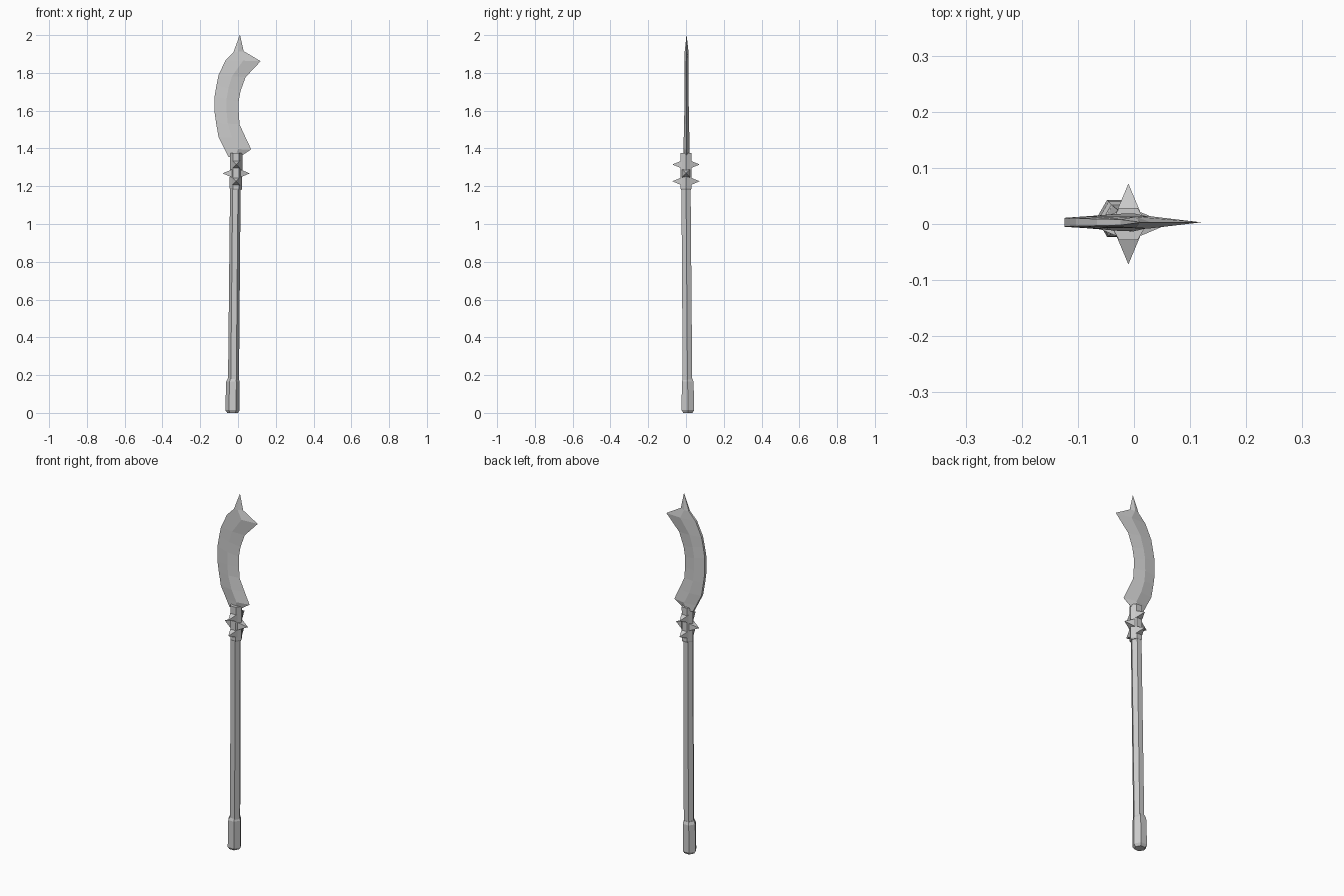
import bpy, math
from mathutils import Vector

if "Cube" in bpy.data.objects:
    bpy.data.objects.remove(bpy.data.objects["Cube"])


def make(name, verts, faces):
    me = bpy.data.meshes.new(name)
    me.from_pydata(verts, [], faces)
    ob = bpy.data.objects.new(name, me)
    bpy.context.collection.objects.link(ob)
    # consistent outward normals
    import bmesh
    bm = bmesh.new()
    bm.from_mesh(me)
    bmesh.ops.recalc_face_normals(bm, faces=bm.faces)
    bm.to_mesh(me)
    bm.free()
    return ob


def loft(name, rings):
    """Join equal-length closed rings of points and cap both ends."""
    n = len(rings[0])
    verts = [p for r in rings for p in r]
    faces = [tuple(range(n)), tuple(range(len(verts) - n, len(verts)))]
    for k in range(len(rings) - 1):
        for i in range(n):
            j = (i + 1) % n
            faces.append((k * n + i, k * n + j, (k + 1) * n + j, (k + 1) * n + i))
    return make(name, verts, faces)


def hex_ring(x, y, z, r):
    return [(x + r * math.cos(i * math.pi / 3), y + r * math.sin(i * math.pi / 3), z)
            for i in range(6)]


def hex_post(name, profile):
    return loft(name, [hex_ring(*p) for p in profile])


# Slightly leaning six-sided pole: x, y, z, radius
hex_post("pommel", [(-0.029, 0.01, 0.0, 0.028), (-0.029, 0.01, 0.014, 0.038),
                    (-0.027, 0.009, 0.165, 0.036), (-0.026, 0.009, 0.182, 0.029)])
hex_post("shaft", [(-0.024, 0.008, 0.15, 0.029), (-0.014, 0.0, 1.2, 0.028)])
hex_post("collar", [(-0.011, 0, 1.18, 0.029), (-0.011, 0, 1.188, 0.033),
                    (-0.010, 0, 1.375, 0.033)])


# Pyramid spikes round the collar
def spike(name, direction, z, length=0.072, start=0.022, half=0.021):
    c, d = Vector((-0.01, 0, z)), Vector(direction)
    side, up = d.cross(Vector((0, 0, 1))) * half, Vector((0, 0, half))
    base = c + d * start
    verts = [base + side + up, base - side + up, base - side - up, base + side - up,
             c + d * length]
    make(name, verts, [(0, 1, 2, 3)] + [(i, (i + 1) % 4, 4) for i in range(4)])


for s, word in ((-1, "a"), (1, "b")):
    spike("side_spike_" + word, (s, 0, 0), 1.268)
    spike("upper_spike_" + word, (0, s, 0), 1.315)
    spike("lower_spike_" + word, (0, s, 0), 1.226)

# Blade stations: spine x, z, edge x, z, spine half thickness, ridge half thickness
stations = [
    (-0.050, 1.355, 0.025, 1.365, 0.008, 0.016),
    (-0.071, 1.397, 0.070, 1.395, 0.008, 0.016),
    (-0.103, 1.459, 0.040, 1.458, 0.008, 0.015),
    (-0.116, 1.535, 0.008, 1.528, 0.008, 0.013),
    (-0.124, 1.592, 0.004, 1.590, 0.008, 0.012),
    (-0.124, 1.676, 0.003, 1.645, 0.008, 0.011),
    (-0.114, 1.735, 0.013, 1.703, 0.007, 0.010),
    (-0.103, 1.788, 0.040, 1.777, 0.007, 0.010),
    (-0.066, 1.867, 0.120, 1.862, 0.006, 0.011),
    (-0.024, 1.910, 0.030, 1.915, 0.005, 0.010),
    (0.009, 2.000, 0.011, 2.000, 0.0005, 0.0005),
]
Y = 0.003
rings = []
for sx, sz, ex, ez, ts, tm in stations:
    mx, mz = sx + (ex - sx) * 0.5, sz + (ez - sz) * 0.5
    rings.append([(sx, Y - ts, sz), (mx, Y - tm, mz), (ex, Y, ez),
                  (mx, Y + tm, mz), (sx, Y + ts, sz)])
loft("blade", rings)
